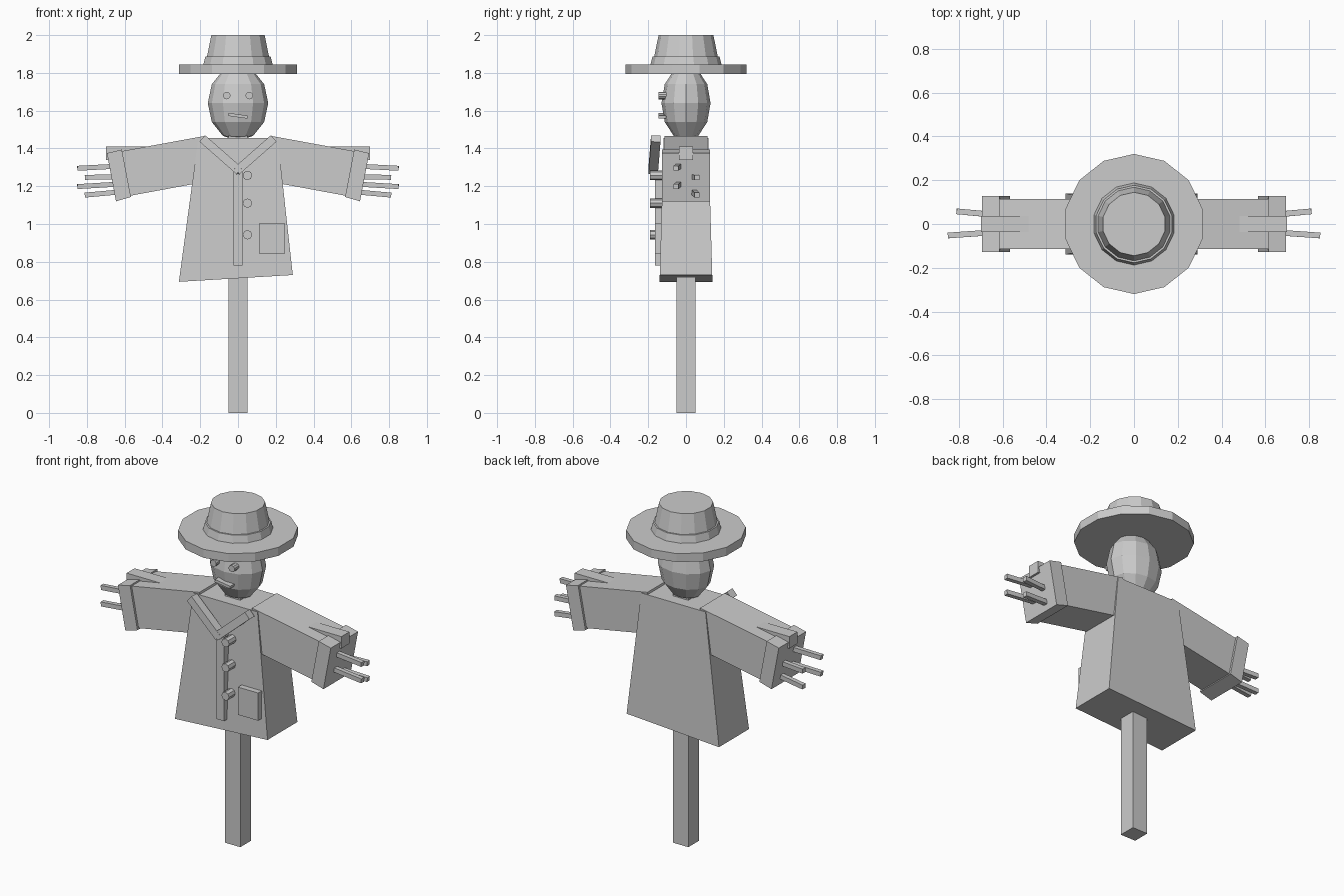
import bpy, bmesh, math
from mathutils import Matrix, Vector

if "Cube" in bpy.data.objects:
    bpy.data.objects.remove(bpy.data.objects["Cube"])

grey = bpy.data.materials.new("plain_grey")
grey.diffuse_color = (0.6, 0.6, 0.6, 1)
grey.use_nodes = True
grey.node_tree.nodes["Principled BSDF"].inputs["Base Color"].default_value = grey.diffuse_color


def finish(name, bm):
    bmesh.ops.recalc_face_normals(bm, faces=bm.faces)
    me = bpy.data.meshes.new(name)
    bm.to_mesh(me)
    bm.free()
    me.materials.append(grey)
    ob = bpy.data.objects.new(name, me)
    bpy.context.collection.objects.link(ob)
    return ob


def prism(name, pts, half, half_top=None, y=0.0, side=1):
    """XZ outline extruded along y; half depth may taper from lowest to highest point."""
    half_top = half if half_top is None else half_top
    zs = [p[1] for p in pts]
    lo, hi = min(zs), max(zs)
    bm = bmesh.new()
    rows = []
    for s in (-1, 1):
        rows.append([bm.verts.new((x * side,
                     y + s * (half + (half_top - half) * (z - lo) / (hi - lo)), z)) for x, z in pts])
    n = len(pts)
    bm.faces.new(rows[0])
    bm.faces.new(rows[1][::-1])
    for i in range(n):
        j = (i + 1) % n
        bm.faces.new((rows[0][i], rows[1][i], rows[1][j], rows[0][j]))
    return finish(name, bm)


def box(name, lo, hi):
    bm = bmesh.new()
    lo, hi = Vector(lo), Vector(hi)
    bmesh.ops.create_cube(bm, size=1, matrix=Matrix.Translation((lo + hi) / 2)
                          @ Matrix.Diagonal((*(hi - lo), 1)))
    return finish(name, bm)


def bar(name, a, b, width, depth):
    """Box running from a to b; depth is measured roughly along y."""
    a, b = Vector(a), Vector(b)
    u = (b - a).normalized()
    side = Vector((0, 1, 0)).cross(u).normalized()
    front = u.cross(side)
    rot = Matrix((u, side, front)).transposed().to_4x4()
    bm = bmesh.new()
    bmesh.ops.create_cube(bm, size=1, matrix=Matrix.Translation((a + b) / 2) @ rot
                          @ Matrix.Diagonal(((b - a).length, width, depth, 1)))
    return finish(name, bm)


def drum(name, r1, r2, depth, centre, sides, rot=Matrix()):
    bm = bmesh.new()
    bmesh.ops.create_cone(bm, cap_ends=True, segments=sides, radius1=r1, radius2=r2,
                          depth=depth, matrix=Matrix.Translation(centre) @ rot)
    return finish(name, bm)


FACE_FRONT = Matrix.Rotation(math.pi / 2, 4, 'X')

# Wooden frame
box("post", (-0.05, -0.05, 0), (0.05, 0.05, 1.5))
box("crossbar", (-0.70, -0.037, 1.34), (0.70, 0.037, 1.41))

# Coat body with a crooked hem
prism("coat", [(-0.313, 0.694), (0.29, 0.73), (0.21, 1.455), (-0.21, 1.455)], 0.14, 0.118)

# Sleeves, cuffs, straw fingers and collar on both sides
straws = [(-0.05, 1.308, 1.295, 0.85), (0.055, 1.25, 1.247, 0.81),
          (-0.05, 1.213, 1.198, 0.85), (0.055, 1.172, 1.153, 0.81)]
for side, tag in ((1, "right"), (-1, "left")):
    prism(f"sleeve_{tag}", [(0.172, 1.467), (0.63, 1.383), (0.585, 1.147), (0.125, 1.232)],
          0.114, side=side)
    prism(f"cuff_{tag}", [(0.694, 1.375), (0.615, 1.394), (0.567, 1.143), (0.646, 1.12)],
          0.127, side=side)
    for i, (y, z0, z1, x1) in enumerate(straws):
        bar(f"straw_{tag}_{i + 1}", (0.6 * side, y * 0.7, z0), (x1 * side, y * 1.05, z1),
            0.026, 0.026)
    bar(f"collar_{tag}", (0.188 * side, -0.16, 1.452), (-0.008 * side, -0.174, 1.28),
        0.045, 0.05)

# Coat front: placket, buttons, pocket
box("placket", (-0.025, -0.165, 0.78), (0.025, -0.11, 1.275))
for i, z in enumerate((1.257, 1.11, 0.943)):
    drum(f"button_{i + 1}", 0.025, 0.025, 0.08, (0.05, -0.15, z), 8, FACE_FRONT)
box("pocket", (0.115, -0.165, 0.842), (0.247, -0.12, 1.005))

# Head
bm = bmesh.new()
bmesh.ops.create_uvsphere(bm, u_segments=12, v_segments=6, radius=1,
                          matrix=Matrix.Translation((0, 0, 1.64)) @ Matrix.Diagonal((0.16, 0.13, 0.2, 1)))
finish("head", bm)

# Face
for side, tag in ((1, "right"), (-1, "left")):
    drum(f"eye_{tag}", 0.02, 0.02, 0.045, (0.06 * side, -0.1225, 1.68), 10, FACE_FRONT)
bar("mouth", (-0.05, -0.125, 1.58), (0.05, -0.125, 1.566), 0.016, 0.04)

# Hat
drum("hat_brim", 0.32, 0.32, 0.05, (0, 0, 1.82), 14)
drum("hat_crown", 0.178, 0.145, 0.16, (0, 0, 1.92), 14)
drum("hat_band", 0.188, 0.177, 0.045, (0, 0, 1.8655), 14)
